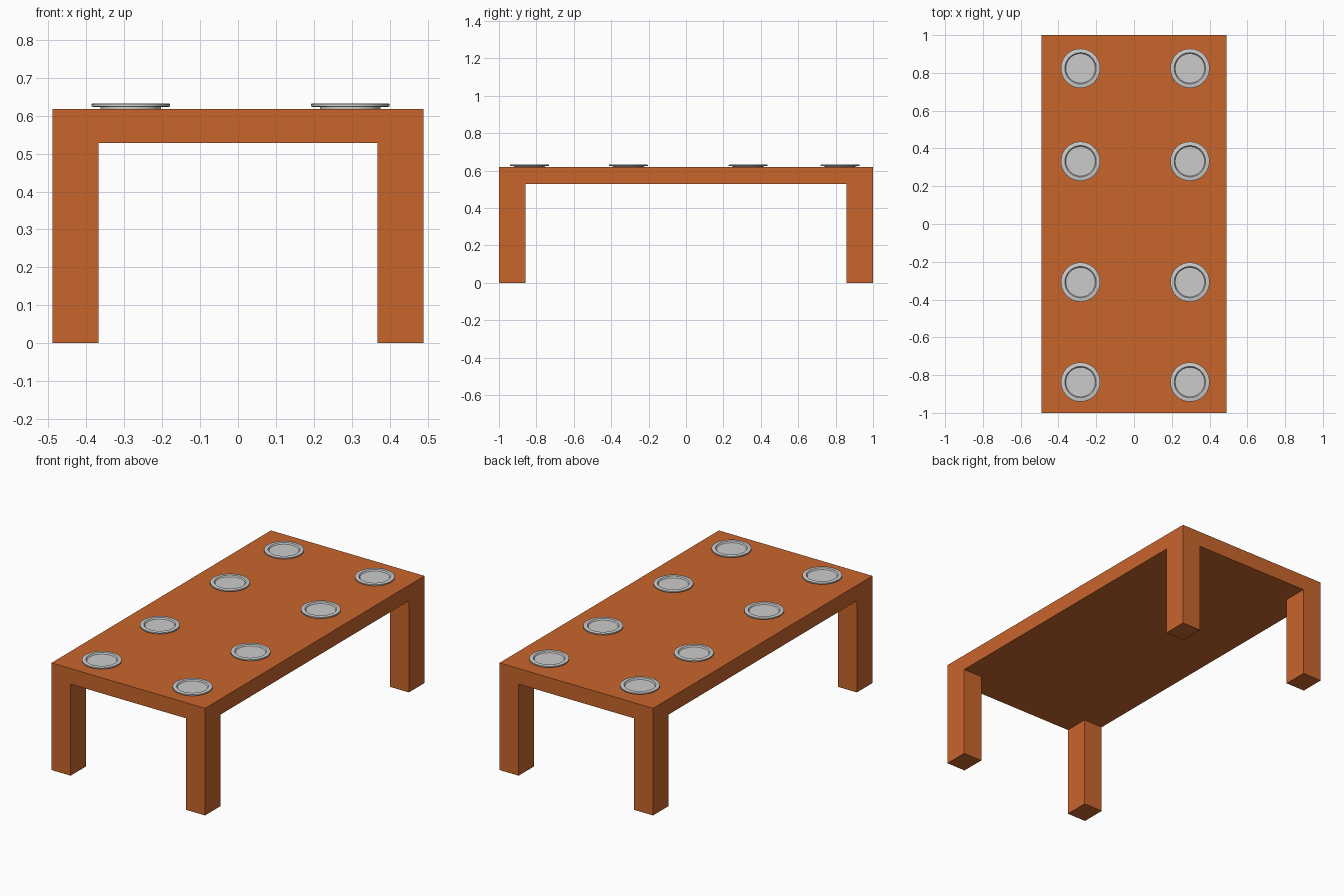
import bpy, bmesh, math
from mathutils import Vector

if "Cube" in bpy.data.objects:
    bpy.data.objects.remove(bpy.data.objects["Cube"])

HALF_X, HALF_Y = 0.49, 1.0
LEG_X, LEG_Y = 0.122, 0.142
UNDER, TOP = 0.528, 0.618

wood = bpy.data.materials.new("orange_wood")
wood.diffuse_color = (0.58, 0.13, 0.025, 1)
wood.use_nodes = True
wood.node_tree.nodes["Principled BSDF"].inputs["Base Color"].default_value = wood.diffuse_color


def make_object(name, bm, location=(0, 0, 0)):
    bmesh.ops.recalc_face_normals(bm, faces=bm.faces[:])
    mesh = bpy.data.meshes.new(name)
    bm.to_mesh(mesh)
    bm.free()
    obj = bpy.data.objects.new(name, mesh)
    obj.location = location
    bpy.context.collection.objects.link(obj)
    return obj


def extrude(bm, faces, dz):
    result = bmesh.ops.extrude_face_region(bm, geom=faces)["geom"]
    verts = [v for v in result if isinstance(v, bmesh.types.BMVert)]
    bmesh.ops.translate(bm, verts=verts, vec=Vector((0, 0, dz)))


# Table: a 3 x 3 grid thickened into a slab, with the corner cells pulled down as legs
bm = bmesh.new()
bmesh.ops.create_grid(bm, x_segments=3, y_segments=3, size=1)
for v in bm.verts:
    x_in = HALF_X if abs(v.co.x) > 0.5 else HALF_X - LEG_X
    y_in = HALF_Y if abs(v.co.y) > 0.5 else HALF_Y - LEG_Y
    v.co = (math.copysign(x_in, v.co.x), math.copysign(y_in, v.co.y), UNDER)
extrude(bm, bm.faces[:], TOP - UNDER)
bmesh.ops.recalc_face_normals(bm, faces=bm.faces[:])
corners = []
for f in bm.faces:
    c = f.calc_center_median()
    if f.normal.z < -0.5 and abs(c.x) > HALF_X - LEG_X and abs(c.y) > HALF_Y - LEG_Y:
        corners.append(f)
extrude(bm, corners, -UNDER)
bmesh.ops.recalc_face_normals(bm, faces=bm.faces[:])
bmesh.ops.dissolve_limit(bm, angle_limit=0.01, verts=bm.verts[:], edges=bm.edges[:])
table = make_object("table", bm)
table.data.materials.append(wood)

# Plates: foot, overhanging rim and shallow recess as one lathed profile
PROFILE = [(0.080, 0.0), (0.080, 0.005), (0.104, 0.006), (0.104, 0.013),
           (0.102, 0.014), (0.083, 0.014), (0.078, 0.007)]
SIDES = 48


def make_plate(name, x, y):
    bm = bmesh.new()
    rings = [[bm.verts.new((r * math.cos(2 * math.pi * i / SIDES),
                            r * math.sin(2 * math.pi * i / SIDES), z))
              for i in range(SIDES)] for r, z in PROFILE]
    for low, high in zip(rings, rings[1:]):
        for i in range(SIDES):
            j = (i + 1) % SIDES
            bm.faces.new((low[i], low[j], high[j], high[i]))
    bm.faces.new(rings[0][::-1])
    bm.faces.new(rings[-1])
    plate = make_object(name, bm, (x, y, TOP))
    bpy.ops.object.select_all(action='DESELECT')
    plate.select_set(True)
    bpy.context.view_layer.objects.active = plate
    bpy.ops.object.shade_smooth_by_angle(angle=math.radians(30))


for side, x in (("left", -0.283), ("right", 0.296)):
    for n, y in enumerate((-0.837, -0.308, 0.332, 0.824), 1):
        make_plate(f"plate_{side}_{n}", x, y)
